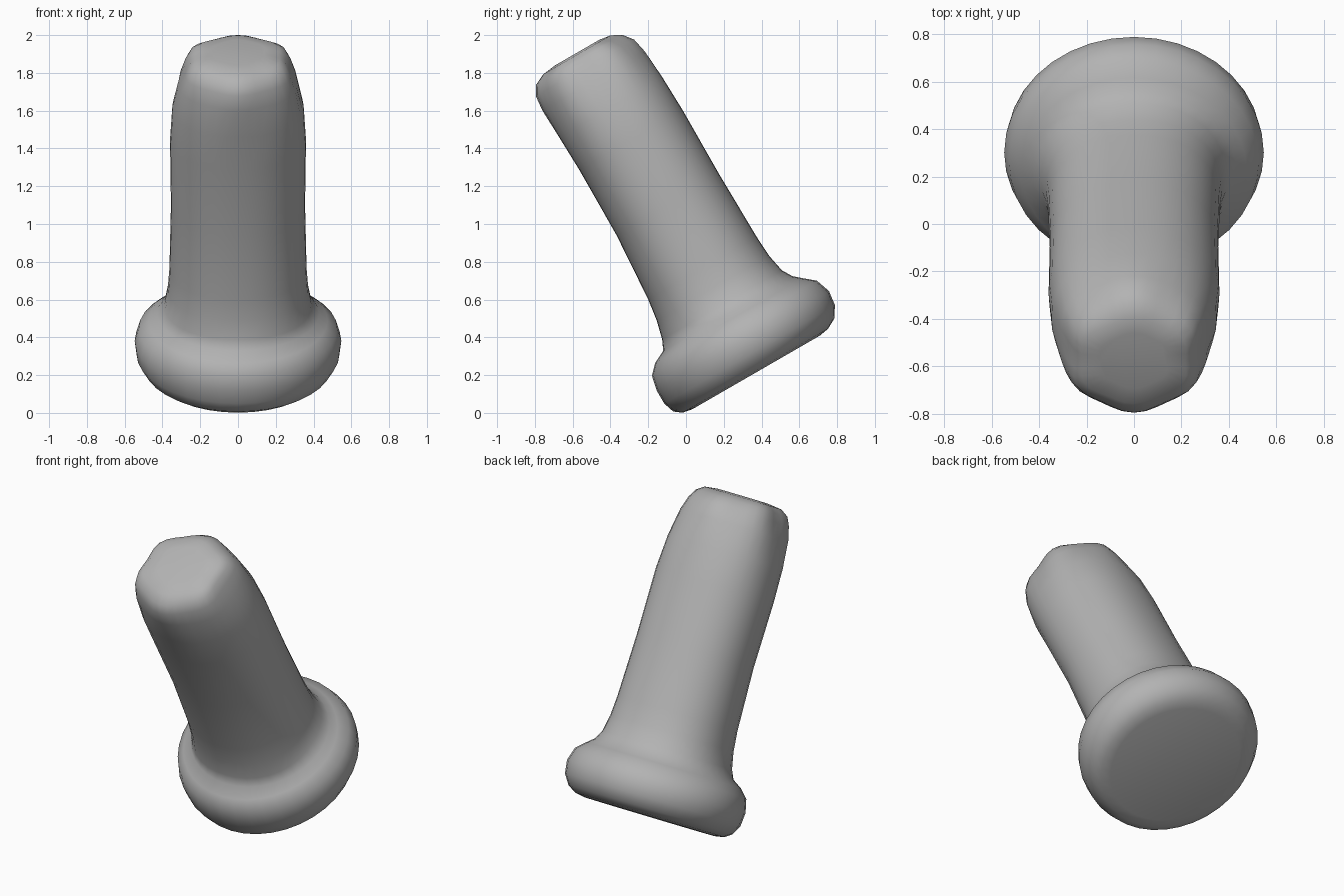
import bpy, bmesh, math
from mathutils import Vector

if "Cube" in bpy.data.objects:
    bpy.data.objects.remove(bpy.data.objects["Cube"], do_unlink=True)

grey = bpy.data.materials.new("plain_grey")
grey.use_nodes = True
colour = (0.45, 0.45, 0.45, 1)
grey.diffuse_color = colour
grey.node_tree.nodes["Principled BSDF"].inputs["Base Color"].default_value = colour

# Leaning frame: the stem axis tilts 30 degrees towards the front
TILT = math.radians(30)
AXIS = Vector((0, -math.sin(TILT), math.cos(TILT)))
ACROSS = Vector((0, math.cos(TILT), math.sin(TILT)))
SIDES = 36

# Foot flange sections: height along axis, front edge, back edge, half width
FLANGE = [
    (0.0, 0.04, 0.82, 0.40), (0.01, -0.015, 0.875, 0.455),
    (0.04, -0.055, 0.93, 0.50), (0.10, -0.075, 0.968, 0.537),
    (0.18, -0.075, 0.978, 0.547), (0.26, -0.058, 0.95, 0.525),
    (0.31, -0.01, 0.89, 0.475), (0.345, 0.06, 0.85, 0.43),
]
# Stem sections, ending in a softly six-sided cap
STEM = [
    (0.40, 0.085, 0.817, 0.39), (0.50, 0.11, 0.797, 0.372),
    (0.62, 0.127, 0.79, 0.363), (1.0, 0.152, 0.784, 0.355),
    (1.4, 0.154, 0.786, 0.36), (1.6, 0.148, 0.78, 0.348),
    (1.766, 0.142, 0.768, 0.322), (1.85, 0.15, 0.75, 0.295),
    (1.90, 0.18, 0.71, 0.272), (1.93, 0.24, 0.655, 0.235),
    (1.94, 0.32, 0.59, 0.15),
]


def ring(bm, height, front, back, half_width, power=2.0):
    six = 0.08 * max(0, min(1, (height - 1.6) / 0.3))
    verts = []
    for i in range(SIDES):
        a = math.tau * i / SIDES
        c, s = math.cos(a), math.sin(a)
        k = (abs(c) ** power + abs(s) ** power) ** (-1 / power)
        k *= 1 + six * (math.cos(6 * (a - math.pi / 2)) - 1) / 2
        p = AXIS * height + ACROSS * ((front + back) / 2 + k * s * (back - front) / 2)
        p.x = half_width * k * c
        verts.append(bm.verts.new(p))
    return verts


# Stem and foot flange as one loft
bm = bmesh.new()
rings = [ring(bm, *s) for s in FLANGE] + [ring(bm, *s, power=2.2) for s in STEM]
for low, high in zip(rings, rings[1:]):
    for i in range(SIDES):
        j = (i + 1) % SIDES
        bm.faces.new((low[i], low[j], high[j], high[i]))
bm.faces.new(rings[0][::-1])
bm.faces.new(rings[-1])
bmesh.ops.recalc_face_normals(bm, faces=bm.faces)
mesh = bpy.data.meshes.new("flanged_stem")
bm.to_mesh(mesh)
bm.free()
mesh.materials.append(grey)
stem = bpy.data.objects.new("flanged_stem", mesh)
bpy.context.collection.objects.link(stem)

# Smooth shading
for poly in mesh.polygons:
    poly.use_smooth = True
